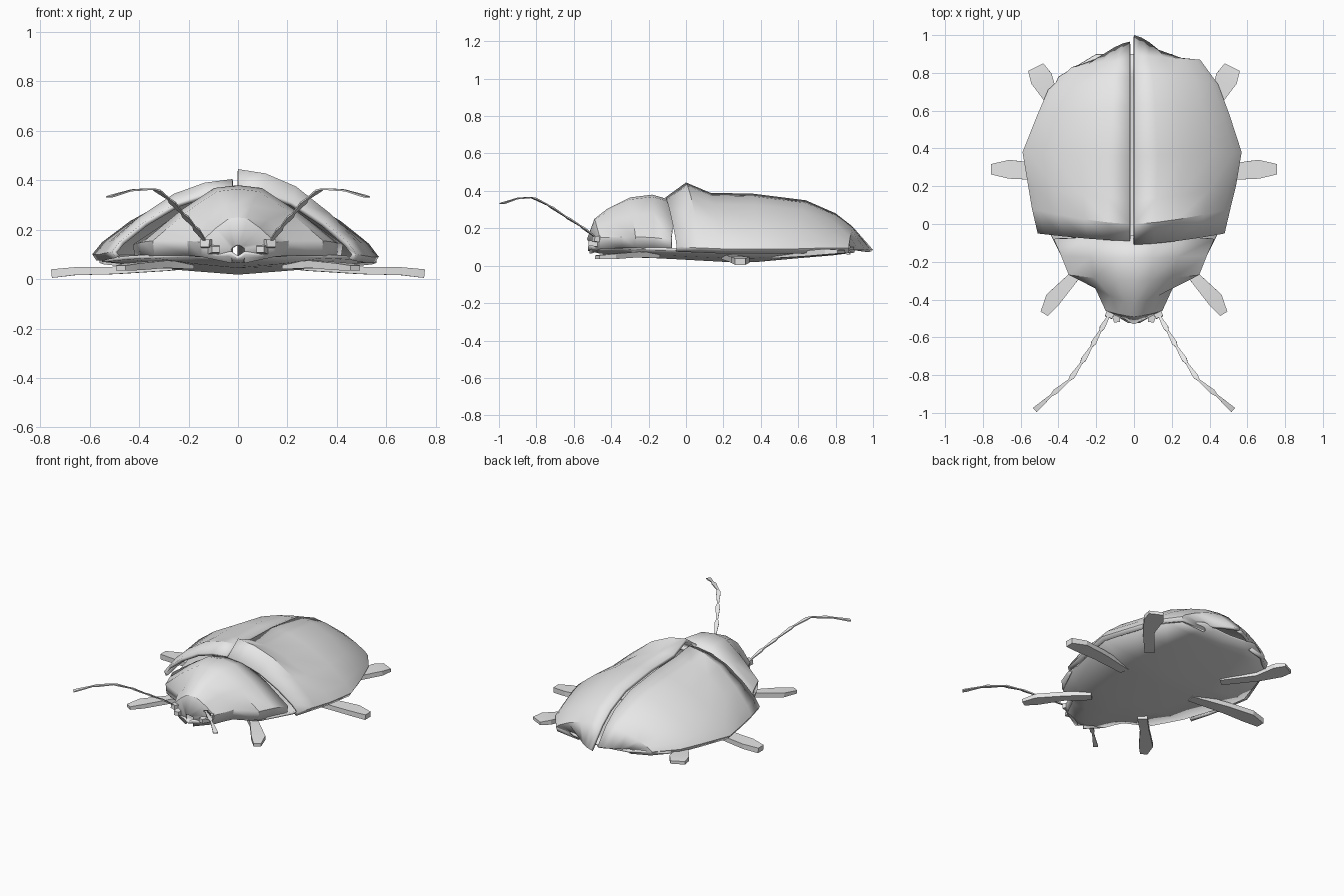
import bpy, math
from mathutils import Vector

grey = bpy.data.materials.new("shell grey")
grey.diffuse_color = (0.8, 0.8, 0.8, 1)


def make(name, verts, faces, angle=28, thickness=0.0, up=None):
    me = bpy.data.meshes.new(name)
    me.from_pydata(verts, [], faces)
    me.update()
    # open shells: turn the faces towards the wanted side
    if up is not None and sum(p.normal.z * p.area for p in me.polygons) * up < 0:
        me.flip_normals()
    me.materials.append(grey)
    me.shade_smooth()
    me.set_sharp_from_angle(angle=math.radians(angle))
    ob = bpy.data.objects.new(name, me)
    bpy.context.collection.objects.link(ob)
    if thickness:
        m = ob.modifiers.new("thickness", 'SOLIDIFY')
        m.thickness, m.offset = thickness, -1
    return ob


def loft(name, rows, profile, x0=0.0, sx=1, **kw):
    """rows: (ridge y, rim y, half width, ridge z, rim z); profile: (across, height, drop)"""
    n = len(profile)
    verts = []
    for yr, ye, w, zr, ze in rows:
        for f, t, drop in profile:
            a = abs(f)
            verts.append((x0 + sx * f * (w if not x0 else w - abs(x0)),
                          yr + (ye - yr) * a ** 1.5, ze + (zr - ze) * t - drop))
    faces = [(i * n + j, i * n + j + 1, (i + 1) * n + j + 1, (i + 1) * n + j)
             for i in range(len(rows) - 1) for j in range(n - 1)]
    return make(name, verts, faces, **kw)


def mirrored(half):
    return [(-f, t, d) for f, t, d in reversed(half) if f > 0] + half


# Wing covers: two domed shells with a narrow gap; the right one is more pointed
wing = [(0, 1, 0), (0.22, 0.95, 0), (0.46, 0.80, 0), (0.73, 0.49, 0),
        (0.93, 0.18, 0), (1, 0, 0), (0.97, 0, 0.025)]
right_rows = [(-0.11, -0.05, 0.48, 0.365, 0.10), (0.0, 0.08, 0.51, 0.445, 0.095),
              (0.13, 0.20, 0.54, 0.39, 0.09), (0.36, 0.38, 0.57, 0.385, 0.09),
              (0.64, 0.58, 0.505, 0.35, 0.09), (0.80, 0.74, 0.445, 0.28, 0.095),
              (0.89, 0.87, 0.35, 0.21, 0.095), (1.0, 0.875, 0.18, 0.085, 0.085)]
left_rows = [(-0.09, -0.05, 0.51, 0.36, 0.11), (0.0, 0.08, 0.54, 0.405, 0.105),
             (0.13, 0.20, 0.56, 0.385, 0.10), (0.36, 0.38, 0.59, 0.375, 0.10),
             (0.62, 0.57, 0.515, 0.345, 0.10), (0.78, 0.71, 0.455, 0.28, 0.10),
             (0.87, 0.83, 0.33, 0.21, 0.095), (0.965, 0.87, 0.20, 0.10, 0.09)]
loft("right_wing_cover", right_rows, wing, thickness=0.02, up=1)
loft("left_wing_cover", left_rows, wing, x0=-0.022, sx=-1, thickness=0.02, up=1)

# Head shield with a short upright rim
shield = mirrored([(0, 1, 0), (0.25, 0.95, 0), (0.6, 0.56, 0), (1, 0, 0), (0.98, 0, 0.06)])
shield_rows = [(-0.53, -0.515, 0.03, 0.14, 0.125), (-0.49, -0.46, 0.15, 0.25, 0.15),
               (-0.42, -0.34, 0.205, 0.305, 0.155), (-0.30, -0.27, 0.345, 0.365, 0.155),
               (-0.18, -0.17, 0.385, 0.38, 0.15), (-0.06, -0.08, 0.425, 0.345, 0.14)]
loft("head_shield", shield_rows, shield, thickness=0.015, up=1)

# Shallow keeled belly
belly = mirrored([(0, 1, 0), (0.5, 0.6, 0), (1, 0, 0)])
belly_rows = [(y, y, w, zk, zr) for y, w, zk, zr in [
    (-0.525, 0.03, 0.08, 0.10), (-0.46, 0.14, 0.065, 0.09), (-0.34, 0.20, 0.055, 0.09),
    (-0.26, 0.34, 0.045, 0.085), (-0.06, 0.44, 0.035, 0.08), (0.25, 0.53, 0.018, 0.07),
    (0.38, 0.55, 0.02, 0.07), (0.6, 0.48, 0.04, 0.072), (0.78, 0.40, 0.055, 0.08),
    (0.90, 0.20, 0.07, 0.085)]]
loft("belly", belly_rows, belly, thickness=0.015, up=-1)


def strip(name, path, side):
    """Flat tapering box along path points (x, y, z, width, thickness)."""
    verts, faces = [], []
    pts = [Vector((side * p[0], p[1], p[2])) for p in path]
    for i, (p, q) in enumerate(zip(pts, path)):
        d = pts[min(i + 1, len(pts) - 1)] - pts[max(i - 1, 0)]
        across = Vector((-d.y, d.x, 0)).normalized()
        lift = d.cross(across).normalized()
        for a, b in ((1, 1), (-1, 1), (-1, -1), (1, -1)):
            verts.append(p + across * a * q[3] / 2 + lift * b * q[4] / 2)
    for i in range(len(path) - 1):
        for j in range(4):
            k = (j + 1) % 4
            faces.append((4 * i + j, 4 * i + k, 4 * i + 4 + k, 4 * i + 4 + j))
    faces += [(3, 2, 1, 0), tuple(4 * (len(path) - 1) + j for j in range(4))]
    # outward-facing sides
    me_ob = make(name, verts, faces, angle=15)
    c = sum(verts, Vector()) / len(verts)
    me = me_ob.data
    if sum((p.center - c).dot(p.normal) * p.area for p in me.polygons) < 0:
        me.flip_normals()
    return me_ob


legs = {
    "front_leg": [(0.20, -0.16, 0.055, 0.06, 0.03), (0.31, -0.27, 0.06, 0.055, 0.03),
                  (0.43, -0.40, 0.05, 0.085, 0.028), (0.475, -0.475, 0.045, 0.045, 0.02)],
    "middle_leg": [(0.26, 0.22, 0.05, 0.06, 0.03), (0.50, 0.275, 0.035, 0.085, 0.03),
                   (0.66, 0.29, 0.032, 0.10, 0.032), (0.755, 0.29, 0.022, 0.055, 0.035)],
    "rear_leg": [(0.28, 0.48, 0.055, 0.06, 0.03), (0.43, 0.65, 0.065, 0.07, 0.03),
                 (0.49, 0.77, 0.075, 0.12, 0.03), (0.52, 0.83, 0.075, 0.09, 0.02)],
}
antenna = [(0.13, -0.48, 0.15), (0.175, -0.56, 0.21), (0.22, -0.64, 0.26),
           (0.275, -0.73, 0.32), (0.335, -0.82, 0.365), (0.43, -0.90, 0.36),
           (0.525, -0.985, 0.332)]

for side, label in ((1, "right"), (-1, "left")):
    for name, path in legs.items():
        strip(f"{label}_{name}", path, side)
    # Feeler: a chain of joints, each swelling towards its end
    chain = []
    for a, b in zip(antenna, antenna[1:]):
        a, b = Vector(a), Vector(b)
        chain += [(*a.lerp(b, 0.08), 0.012, 0.006), (*a.lerp(b, 0.85), 0.028, 0.008)]
    chain.append((*antenna[-1], 0.03, 0.005))
    strip(f"{label}_feeler", chain, side)
    # Feeler socket and small mouth part
    strip(f"{label}_feeler_socket", [(0.11, -0.43, 0.14, 0.05, 0.04),
                                     (0.135, -0.495, 0.145, 0.04, 0.03)], side)
    strip(f"{label}_jaw", [(0.10, -0.46, 0.12, 0.05, 0.04),
                           (0.09, -0.52, 0.12, 0.03, 0.025)], side)
